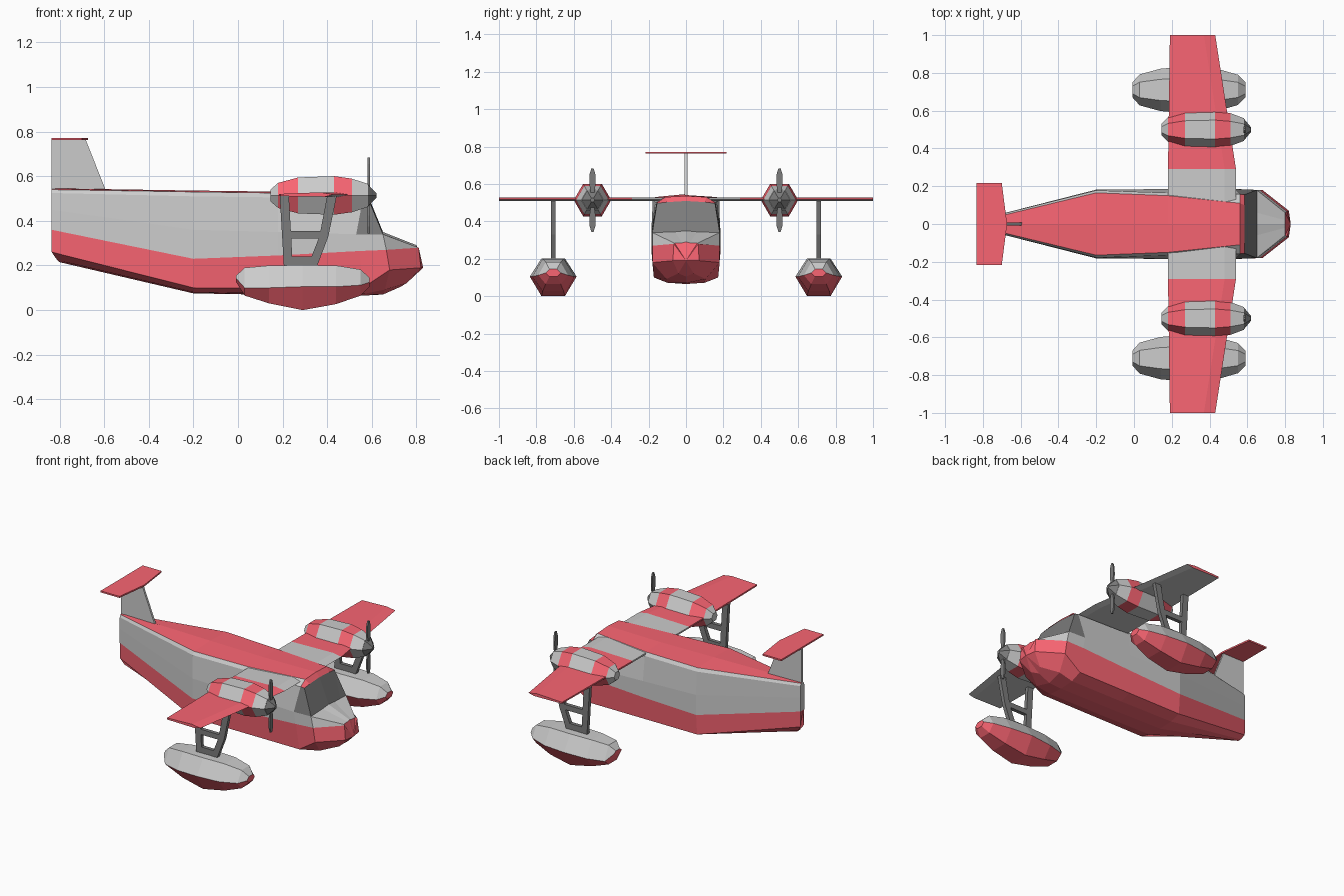
import bpy, bmesh, math

if "Cube" in bpy.data.objects:
    bpy.data.objects.remove(bpy.data.objects["Cube"])


def material(name, rgb):
    m = bpy.data.materials.new(name)
    m.diffuse_color = (*rgb, 1)
    m.use_nodes = True
    m.node_tree.nodes["Principled BSDF"].inputs["Base Color"].default_value = m.diffuse_color
    return m


GREY, RED, DARK = 0, 1, 2
MATS = [material("light_grey", (0.8, 0.8, 0.8)),
        material("red", (0.95, 0.13, 0.17)),
        material("dark_grey", (0.2, 0.2, 0.2))]


def loft(name, rings, colour, tips=(None, None)):
    """Skin closed rings; colour(i, j) picks a material, i = -1 / last for end caps."""
    bm = bmesh.new()
    rows = [[bm.verts.new(p) for p in ring] for ring in rings]
    n = len(rows[0])
    for i in range(len(rows) - 1):
        for j in range(n):
            k = (j + 1) % n
            f = bm.faces.new((rows[i][j], rows[i][k], rows[i + 1][k], rows[i + 1][j]))
            f.material_index = colour(i, j)
    for row, tip, i in ((rows[0], tips[0], -1), (rows[-1], tips[1], len(rows) - 1)):
        if tip is None:
            bm.faces.new(row).material_index = colour(i, 0)
        else:
            t = bm.verts.new(tip)
            for j in range(n):
                bm.faces.new((row[j], row[(j + 1) % n], t)).material_index = colour(i, j)
    bmesh.ops.remove_doubles(bm, verts=bm.verts, dist=0.0005)
    bmesh.ops.recalc_face_normals(bm, faces=bm.faces)
    me = bpy.data.meshes.new(name)
    bm.to_mesh(me)
    bm.free()
    for m in MATS:
        me.materials.append(m)
    ob = bpy.data.objects.new(name, me)
    bpy.context.collection.objects.link(ob)
    return ob


def plate(name, pts, axis, centre, thick, col):
    """Flat outline given thickness along an axis (0 = x, 1 = y, 2 = z)."""
    rings = []
    for s in (-0.5, 0.5):
        ring = []
        for a, b in pts:
            p = [a, b]
            p.insert(axis, centre + s * thick)
            ring.append(tuple(p))
        rings.append(ring)
    return loft(name, rings, lambda i, j: col)


# Fuselage stations: x of keel, chine, sill, roof; keel z; then (y, z) of
# chine, stripe, sill, shoulder, roof edge
STATIONS = [
    (-.80, -.835, -.835, -.835, .215, .018, .26, .02, .36, .02, .45, .02, .525, .012, .54),
    (-.2, -.2, -.2, -.2, .075, .172, .10, .182, .23, .182, .36, .178, .51, .165, .53),
    (.18, .18, .18, .18, .068, .172, .10, .185, .245, .185, .35, .165, .505, .15, .525),
    (.56, .56, .53, .56, .065, .172, .10, .185, .265, .185, .34, .158, .50, .11, .53),
    (.65, .68, .65, .585, .07, .18, .18, .18, .27, .18, .34, .155, .497, .10, .503),
    (.65, .68, .65, .65, .07, .18, .18, .18, .27, .18, .34, .12, .342, .06, .344),
    (.73, .82, .80, .80, .105, .07, .19, .065, .28, .06, .283, .04, .284, .02, .285),
]


def hull_ring(s):
    xk, xc, xs, xt, zk, yc, zc, yp, zp, yw, zw, yh, zh, yt, zt = s
    half = [(xk, 0, zk), (xk * .7 + xc * .3, yc * .58, zk * .8 + zc * .2),
            (xc, yc, zc), ((xc + xs) / 2, yp, zp), (xs, yw, zw),
            (xt, yh, zh), (xt, yt, zt), (xt, 0, zt + .006)]
    return half + [(x, -y, z) for x, y, z in half[-2:0:-1]]


def hull_colour(i, j):
    j = min(j, 13 - j)
    if j <= 2 or i == 6:
        return RED
    if (i == 3 and j == 4) or (i == 4 and j >= 4):
        return DARK
    if i == 3 and j == 5:
        return RED
    return RED if j == 6 and i in (0, 1, 2, 3) else GREY


loft("fuselage", [hull_ring(s) for s in STATIONS], hull_colour,
     ((-.835, 0, .36), (.83, 0, .19)))

# Wing: sections along y with thin five-point airfoil
wing = []
for y, te, le in [(-1, .19, .43), (-.29, .18, .54), (.29, .18, .54), (1, .19, .43)]:
    wing.append([(te, y, .511), (te, y, .521), (le - .06, y, .528),
                 (le, y, .518), (le - .04, y, .508)])
loft("wing", wing, lambda i, j: RED if i in (-1, 3) or (i != 1 and j in (0, 1, 2)) else GREY)

# Tail fin and tailplane
plate("tail_fin", [(-.835, .50), (-.59, .53), (-.685, .77), (-.835, .77)], 1, 0, .014, GREY)
plate("tailplane", [(-.835, -.216), (-.70, -.216), (-.672, 0), (-.70, .216),
                    (-.835, .216)], 2, .767, .01, RED)

# Half sections of engine (x, radius) and float (x, top z, waist z, bottom z, half width)
ENGINE = [(.145, .03), (.18, .065), (.27, .093), (.43, .1), (.51, .087), (.582, .06)]
ENGINE_COL = [GREY, RED, GREY, RED, GREY]
FLOAT = [(-.008, .155, .142, .125, .04), (.03, .19, .10, .065, .082),
         (.14, .20, .10, .03, .112), (.29, .202, .105, 0, .125),
         (.44, .20, .105, .027, .112), (.55, .182, .112, .065, .08),
         (.59, .145, .125, .105, .04)]
BLADE = [(.006, -.17), (.015, -.14), (.017, -.09), (.008, -.02),
         (.008, .02), (.017, .09), (.015, .14), (.006, .17)]


def hexagon(x, y, z, r):
    return [(x, y + r * math.cos(a * math.pi / 3), z + r * math.sin(a * math.pi / 3))
            for a in range(6)]


for side, s in (("left", 1), ("right", -1)):
    # Engine nacelle, spinner and propeller
    ye, ze = .5 * s, .514
    loft(side + "_engine", [hexagon(x, ye, ze, r) for x, r in ENGINE],
         lambda i, j: ENGINE_COL[max(0, min(i, 4))])
    loft(side + "_spinner", [hexagon(.58, ye, ze, .06), hexagon(.62, ye, ze, .012)],
         lambda i, j: DARK)
    outline = [(ye + a, ze + b) for a, b in BLADE] + [(ye - a, ze + b) for a, b in BLADE[::-1]]
    plate(side + "_propeller", outline, 0, .586, .01, DARK)

    # Float with grey deck and red bottom
    yf = .71 * s
    rings = [[(x, yf + w, m), (x, yf + w * .5, t), (x, yf - w * .5, t),
              (x, yf - w, m), (x, yf - w * .5, b), (x, yf + w * .5, b)]
             for x, t, m, b, w in FLOAT]
    loft(side + "_float", rings,
         lambda i, j: GREY if j < 3 and 0 <= i < 6 else RED)

    # Float struts
    for part, pts in {
        "rear_strut": [(.187, .514), (.228, .514), (.246, .19), (.206, .19)],
        "front_strut": [(.40, .514), (.443, .514), (.405, .33), (.352, .19),
                        (.31, .19), (.365, .33)],
        "upper_brace": [(.215, .32), (.39, .32), (.39, .354), (.215, .354)],
        "lower_brace": [(.22, .195), (.345, .195), (.36, .24), (.22, .24)],
    }.items():
        plate(f"{side}_{part}", pts, 1, yf, .024, DARK)
